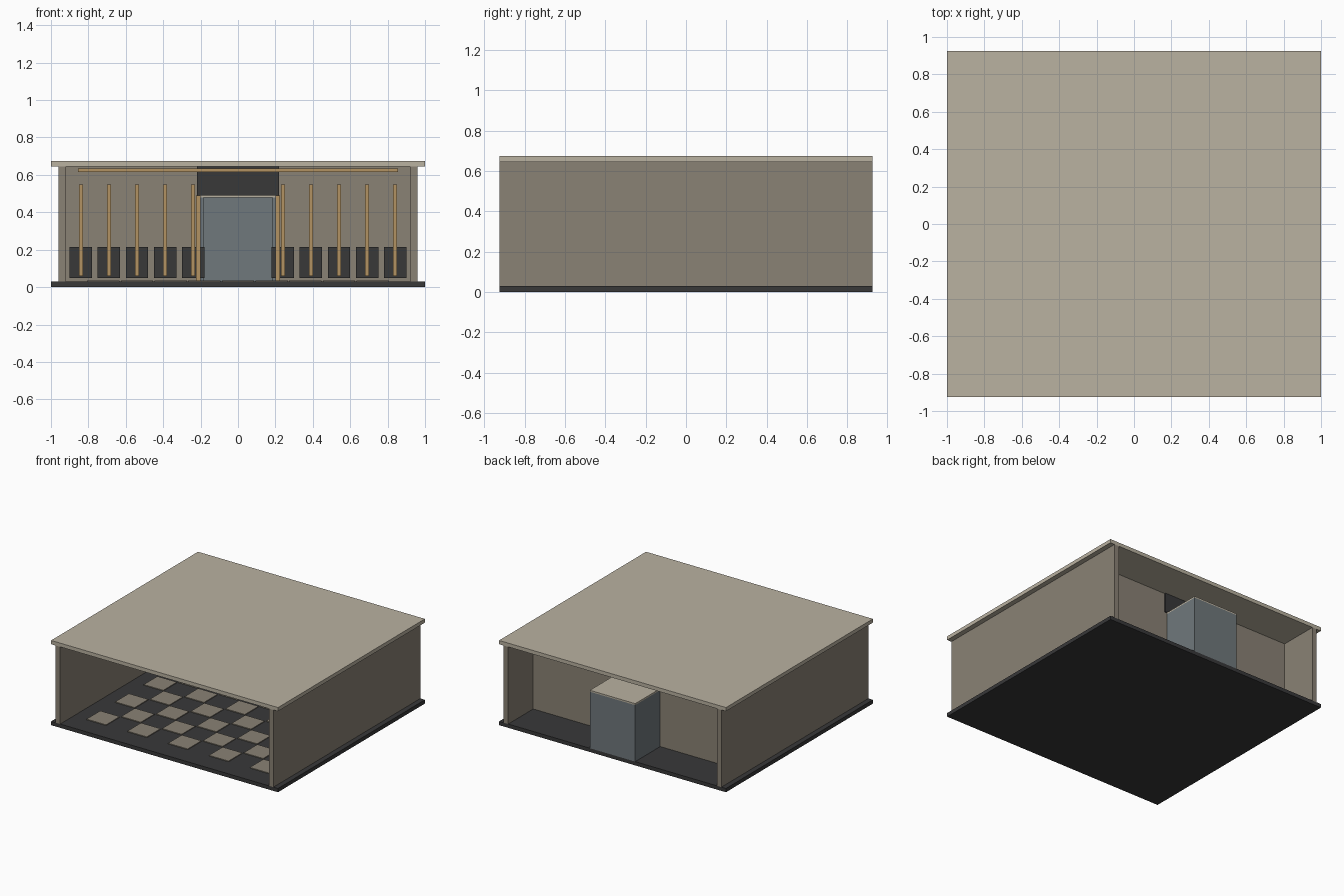
import bpy

if "Cube" in bpy.data.objects:
    bpy.data.objects.remove(bpy.data.objects["Cube"])


def material(name, r, g, b):
    m = bpy.data.materials.new(name)
    lin = [((c / 255 + 0.055) / 1.055) ** 2.4 for c in (r, g, b)]
    m.diffuse_color = (*lin, 1)
    m.use_nodes = True
    m.node_tree.nodes["Principled BSDF"].inputs["Base Color"].default_value = m.diffuse_color
    return m


STONE = material("warm grey stone", 138, 130, 117)
PALE = material("pale plaster", 186, 178, 161)
DARK = material("charcoal", 56, 56, 57)
STEEL = material("blue grey steel", 112, 120, 124)
BRASS = material("brass", 178, 146, 98)


def box(name, x, y, z, mat):
    """Box from (min, max) ranges on each axis."""
    v = [(a, b, c) for a in x for b in y for c in z]
    f = [(0, 1, 3, 2), (4, 6, 7, 5), (0, 4, 5, 1), (2, 3, 7, 6), (0, 2, 6, 4), (1, 5, 7, 3)]
    me = bpy.data.meshes.new(name)
    me.from_pydata(v, [], f)
    me.materials.append(mat)
    ob = bpy.data.objects.new(name, me)
    bpy.context.collection.objects.link(ob)
    return ob


def pair(name, x, y, z, mat):
    """Box on the right plus its mirror on the left."""
    box(name + "_right", x, y, z, mat)
    box(name + "_left", (-x[1], -x[0]), y, z, mat)


WALL_F, WALL_B, END = 0.57, 0.61, 0.925

# Slab, roof and side walls
box("floor_slab", (-1, 1), (-END, END), (0, 0.03), DARK)
box("roof", (-1, 1), (-END, END), (0.645, 0.675), PALE)
pair("side_wall", (0.92, 0.96), (-END, END), (0.03, 0.645), STONE)

# Rear wall with a central doorway and dark lintel
pair("rear_wall", (0.2, 0.92), (WALL_F, WALL_B), (0.03, 0.645), STONE)
box("lintel", (-0.22, 0.22), (WALL_F - 0.01, WALL_B + 0.01), (0.49, 0.645), DARK)
pair("door_post", (0.2, 0.225), (WALL_F - 0.03, WALL_F), (0.03, 0.49), BRASS)

# Cabin behind the doorway
pair("cabin_side", (0.185, 0.2), (WALL_F, END - 0.015), (0.03, 0.48), STEEL)
box("cabin_back", (-0.2, 0.2), (END - 0.015, END), (0.03, 0.48), STEEL)
box("cabin_roof", (-0.2, 0.2), (WALL_F, END), (0.48, 0.492), PALE)

# Low dark panels with brass strips along the rear wall
for i in range(5):
    c = 0.24 + 0.15 * i
    pair(f"wall_panel_{i}", (c - 0.06, c + 0.06), (WALL_F - 0.012, WALL_F), (0.05, 0.215), DARK)
    pair(f"wall_strip_{i}", (c - 0.011, c + 0.011), (WALL_F - 0.022, WALL_F), (0.06, 0.55), BRASS)

# Brass rail under the ceiling
box("ceiling_rail", (-0.855, 0.855), (WALL_F - 0.03, WALL_F), (0.615, 0.635), BRASS)

# Checkered floor tiles
for col in range(9):
    for row in range(7):
        if (col + row) % 2 == 0:
            x, y = -0.72 + 0.18 * col, -0.67 + 0.18 * row
            box(f"floor_tile_{col}_{row}", (x - 0.086, x + 0.086), (y - 0.086, y + 0.086),
                (0.03, 0.036), STONE)
